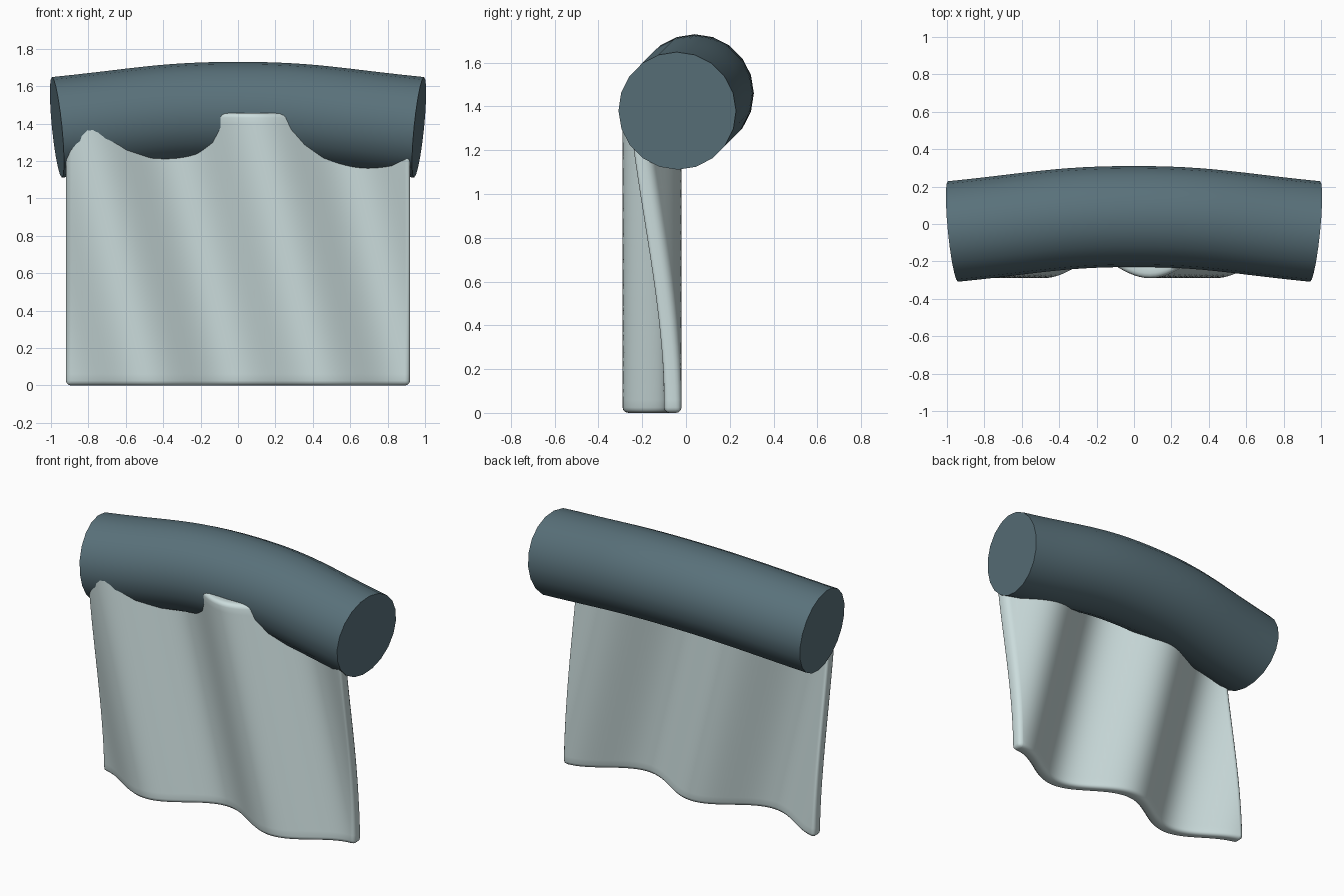
import bpy, bmesh, math

if "Cube" in bpy.data.objects:
    bpy.data.objects.remove(bpy.data.objects["Cube"])


def paint(obj, name, rgb):
    mat = bpy.data.materials.new(name)
    mat.diffuse_color = (*rgb, 1)
    mat.use_nodes = True
    mat.node_tree.nodes["Principled BSDF"].inputs["Base Color"].default_value = mat.diffuse_color
    obj.data.materials.append(mat)


def activate(obj):
    bpy.ops.object.select_all(action='DESELECT')
    obj.select_set(True)
    bpy.context.view_layer.objects.active = obj


# Thick bent rod: bevelled curve arching up and back at the middle
curve = bpy.data.curves.new("rod", 'CURVE')
curve.dimensions = '3D'
curve.twist_mode = 'Z_UP'
curve.bevel_depth = 0.27
curve.bevel_resolution = 8
curve.resolution_u = 12
curve.use_fill_caps = True
spline = curve.splines.new('BEZIER')
spline.bezier_points.add(2)


def path(x, drop):
    return (x, 0.04 - drop, 1.46 - drop)


for p, (x, drop, xl, dl, xr, dr) in zip(spline.bezier_points, [
        (-0.968, 0.08, -1.4, 0.123, -0.52, 0.035),
        (0, 0, -0.4, 0, 0.4, 0),
        (0.968, 0.08, 0.52, 0.035, 1.4, 0.123)]):
    p.handle_left_type = p.handle_right_type = 'FREE'
    p.co = path(x, drop)
    p.handle_left = path(xl, dl)
    p.handle_right = path(xr, dr)
rod = bpy.data.objects.new("rod", curve)
bpy.context.collection.objects.link(rod)
activate(rod)
bpy.ops.object.convert(target='MESH')
rod = bpy.context.object
bpy.ops.object.shade_smooth_by_angle(angle=math.radians(35))
paint(rod, "rod_slate", (0.10, 0.165, 0.195))

# Hanging cloth: sheet with two slanted waves, thickened with soft edges
HALF, TOP, WAVE = 0.92, 1.456, 0.92
NX, NZ = 64, 24
bm = bmesh.new()
rows = []
for j in range(NZ + 1):
    z = TOP * j / NZ
    crest = 0.44 - 0.36 * j / NZ
    row = []
    for i in range(NX + 1):
        x = -HALF + 2 * HALF * i / NX
        y = -0.155 - 0.095 * math.cos(math.tau * (x - crest) / WAVE)
        row.append(bm.verts.new((x, y, z)))
    rows.append(row)
for a, b in zip(rows, rows[1:]):
    for i in range(NX):
        bm.faces.new((a[i], a[i + 1], b[i + 1], b[i]))
# Offset both sides along y so the outline stays exact
front = bm.faces[:]
back = bmesh.ops.extrude_face_region(bm, geom=front)["geom"]
moved = [g for g in back if isinstance(g, bmesh.types.BMVert)]
moved_set = set(moved)
for v in bm.verts:
    v.co.y += 0.04 if v in moved_set else -0.04
bmesh.ops.recalc_face_normals(bm, faces=bm.faces)
mesh = bpy.data.meshes.new("cloth")
bm.to_mesh(mesh)
bm.free()
cloth = bpy.data.objects.new("cloth", mesh)
bpy.context.collection.objects.link(cloth)
activate(cloth)
bevel = cloth.modifiers.new("soft_edge", 'BEVEL')
bevel.width = 0.025
bevel.segments = 3
bevel.limit_method = 'ANGLE'
bevel.angle_limit = math.radians(40)
bpy.ops.object.modifier_apply(modifier=bevel.name)
bpy.ops.object.shade_smooth()
paint(cloth, "cloth_pale", (0.60, 0.72, 0.72))
